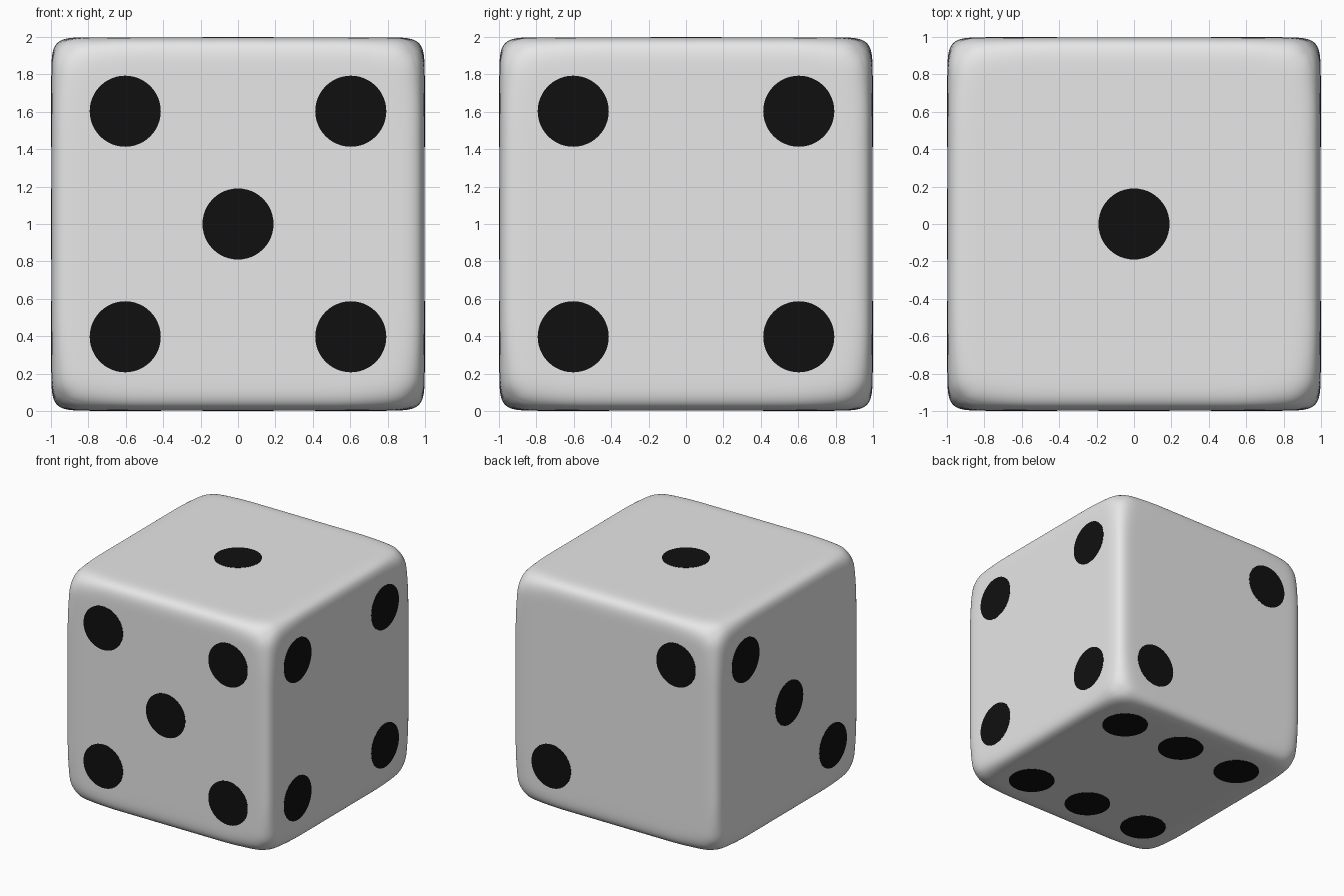
import bpy, bmesh, math
from mathutils import Vector, Matrix

if "Cube" in bpy.data.objects:
    bpy.data.objects.remove(bpy.data.objects["Cube"])

HALF = 0.998       # half size of the body; pips finish flush at 1.0
EDGE = 0.25        # width of the rounded border
PIP_R = 0.19
S = 0.603          # pip spacing


def material(name, value):
    m = bpy.data.materials.new(name)
    m.diffuse_color = (value, value, value, 1)
    m.use_nodes = True
    m.node_tree.nodes["Principled BSDF"].inputs["Base Color"].default_value = m.diffuse_color
    return m


def add_object(name, bm, mat, smooth):
    me = bpy.data.meshes.new(name)
    bmesh.ops.recalc_face_normals(bm, faces=bm.faces)
    for f in bm.faces:
        f.smooth = smooth
    bm.to_mesh(me)
    bm.free()
    me.materials.append(mat)
    ob = bpy.data.objects.new(name, me)
    bpy.context.collection.objects.link(ob)
    return ob


def rounded(p):
    """Move a point of the unit cube onto the rounded die: tight edges, softer corners."""
    p = Vector([math.sin(c * math.pi / 2) for c in p])   # finer grid near the edges
    t = max(0.0, (min(abs(c) for c in p) - 0.5) / 0.5)
    n = 5.2 - 2.0 * t * t * (3 - 2 * t)
    core = Vector([max(-1 + EDGE, min(1 - EDGE, c)) for c in p])
    v = p - core
    big = max(abs(c) for c in v)
    norm = sum((abs(c) / big) ** n for c in v) ** (1 / n)
    return (core + v / norm) * HALF + Vector((0, 0, 1))


white = material("light_grey", 0.8)
black = material("black", 0.005)

# Body
bm = bmesh.new()
bmesh.ops.create_cube(bm, size=2)
bmesh.ops.subdivide_edges(bm, edges=bm.edges[:], cuts=47, use_grid_fill=True)
for v in bm.verts:
    v.co = rounded(v.co)
add_object("die_body", bm, white, True)

# Pips: outward normal, horizontal axis, vertical axis, positions on the face
X, Y, Z = Vector((1, 0, 0)), Vector((0, 1, 0)), Vector((0, 0, 1))
corners = [(a, b) for a in (-1, 1) for b in (-1, 1)]
faces = {
    "top": (Z, X, Y, [(0, 0)]),
    "back": (Y, X, Z, [(-1, 1), (1, -1)]),
    "left": (-X, Y, Z, [(1, 1), (0, 0), (-1, -1)]),
    "right": (X, Y, Z, corners),
    "front": (-Y, X, Z, corners + [(0, 0)]),
    "bottom": (-Z, X, Y, [(a, b) for a in (-1, 0, 1) for b in (-1, 1)]),
}
for name, (n, u, w, spots) in faces.items():
    bm = bmesh.new()
    turn = n.to_track_quat('Z', 'Y').to_matrix().to_4x4()
    for a, b in spots:
        pos = Z + n * 0.997 + u * a * S + w * b * S
        bmesh.ops.create_cone(bm, cap_ends=True, segments=48, radius1=PIP_R,
                              radius2=PIP_R, depth=0.006,
                              matrix=Matrix.Translation(pos) @ turn)
    add_object("pips_" + name, bm, black, False)
